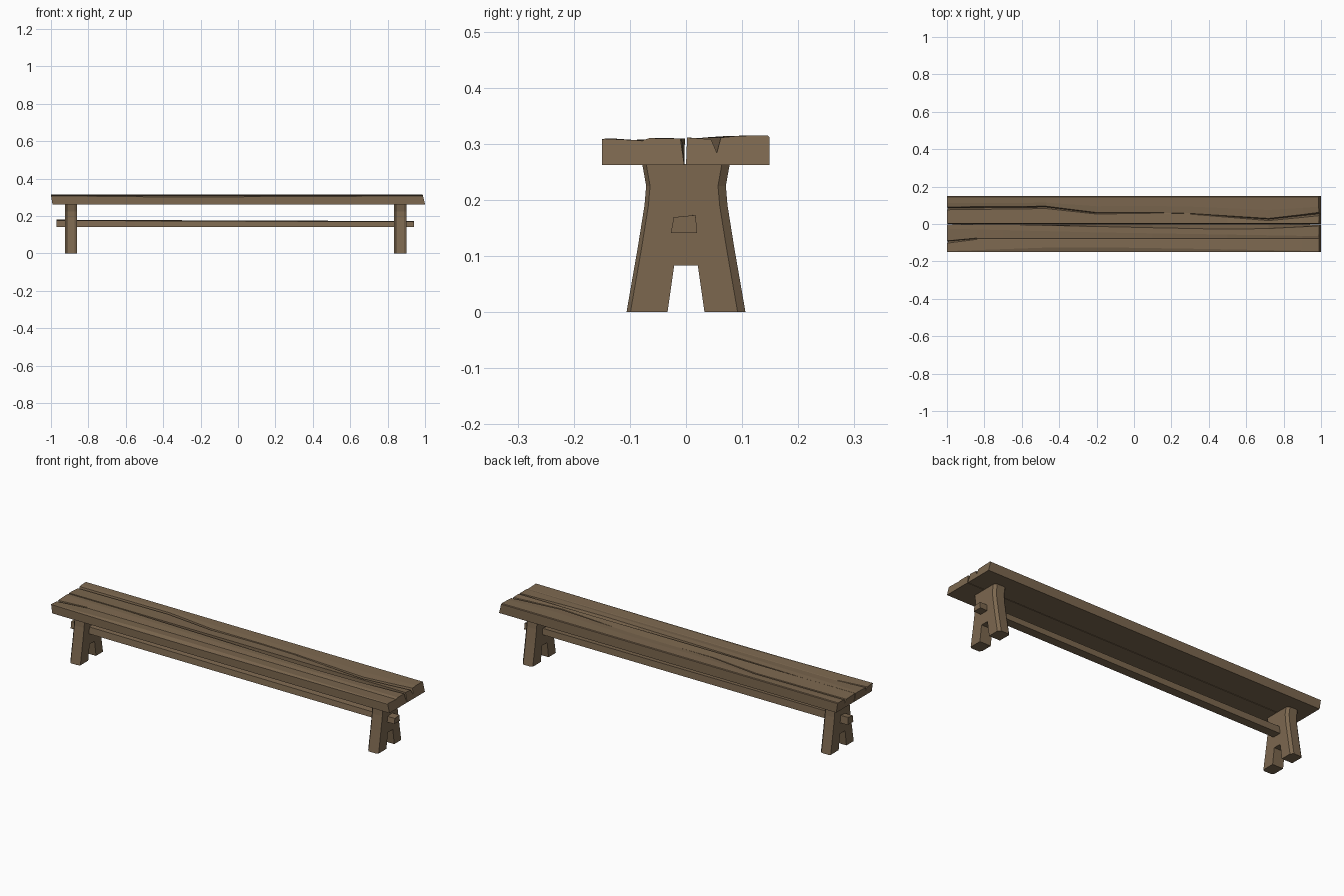
import bpy, bmesh

if "Cube" in bpy.data.objects:
    bpy.data.objects.remove(bpy.data.objects["Cube"])

wood = bpy.data.materials.new("weathered_wood")
wood.diffuse_color = (0.20, 0.136, 0.078, 1)
wood.use_nodes = True
wood.node_tree.nodes["Principled BSDF"].inputs["Base Color"].default_value = wood.diffuse_color


def lerp(table, x):
    """Piecewise linear lookup in [(x, value), ...]."""
    if x <= table[0][0]:
        return table[0][1]
    for (a, va), (b, vb) in zip(table, table[1:]):
        if x <= b:
            return va + (vb - va) * (x - a) / (b - a)
    return table[-1][1]


def loft(name, rings):
    """Skin a list of equally sized closed sections and cap both ends."""
    bm = bmesh.new()
    vs = [[bm.verts.new(p) for p in r] for r in rings]
    n = len(rings[0])
    for a, b in zip(vs, vs[1:]):
        for i in range(n):
            j = (i + 1) % n
            bm.faces.new((a[i], a[j], b[j], b[i]))
    bm.faces.new(vs[0])
    bm.faces.new(vs[-1])
    bmesh.ops.recalc_face_normals(bm, faces=bm.faces)
    me = bpy.data.meshes.new(name)
    bm.to_mesh(me)
    bm.free()
    me.materials.append(wood)
    ob = bpy.data.objects.new(name, me)
    bpy.context.collection.objects.link(ob)
    return ob


# Seat: two split planks with cracks that wander along the length
BOTTOM = 0.262
stations = [-1, -0.84, -0.7, -0.47, -0.2, 0.1, 0.3, 0.5, 0.72, 0.9, 1]


def skew(x, z):
    """Ends of the planks are cut slightly out of square."""
    t = (z - BOTTOM) / 0.05
    if x == -1:
        return -0.992 - 0.008 * t
    if x == 1:
        return 1.0 - 0.012 * t
    return x


front_slope = [(-1, -0.145), (-0.35, -0.122), (0.3, -0.132), (1, -0.145)]
front_drop = [(-1, 0.001), (-0.35, 0.008), (1, 0.002)]
end_crack_y = [(-1, -0.093), (-0.84, -0.078)]
end_crack_d = [(-1, 0.018), (-0.84, 0.0)]
ridge_y = [(-1, -0.05), (-0.2, -0.07), (1, -0.09)]
inner_y = [(-1, -0.003), (-0.7, -0.002), (0.1, -0.02), (0.6, -0.03), (1, -0.010)]
crack_y = [(-1, 0.085), (-0.47, 0.09), (-0.2, 0.058), (0.1, 0.06),
           (0.3, 0.055), (0.72, 0.025), (1, 0.055)]
crack_d = [(-1, 0.02), (-0.47, 0.016), (-0.2, 0.008), (0.1, 0.001),
           (0.3, 0.001), (0.72, 0.014), (1, 0.024)]

front_rings, back_rings = [], []
for x in stations:
    cy, cd = lerp(end_crack_y, x), lerp(end_crack_d, x)
    top = 0.309
    sec = [(-0.15, BOTTOM), (-0.15, top - lerp(front_drop, x)),
           (lerp(front_slope, x), top), (cy - 0.004 - cd * 0.3, top - 0.003),
           (cy, top - 0.004 - cd), (cy + 0.003, top - 0.002),
           (lerp(ridge_y, x) + 0.025, top + 0.001),
           (lerp(inner_y, x), top), (-0.003, BOTTOM)]
    front_rings.append([(skew(x, z), y, z) for y, z in sec])

    cy, cd = lerp(crack_y, x), lerp(crack_d, x)
    w = 0.002 + cd * 0.35
    sec = [(0.0, BOTTOM), (0.002, 0.311), (cy - w, 0.308),
           (cy, 0.308 - cd), (cy + w * 0.7, 0.311),
           (cy + (0.15 - cy) * 0.4, 0.314), (0.145, 0.315),
           (0.149, 0.312), (0.149, BOTTOM)]
    back_rings.append([(skew(x, z), y, z) for y, z in sec])
loft("seat_front_plank", front_rings)
loft("seat_back_plank", back_rings)

# Legs: waisted trestle boards with a notch between the feet
SIDE = [(0.106, 0.0), (0.086, 0.115), (0.074, 0.19), (0.071, 0.225), (0.078, 0.264)]
NOTCH = [(-0.033, 0.0), (-0.021, 0.083), (0.021, 0.083), (0.033, 0.0)]


def leg(name, x0, x1):
    def ring(x, cut_front, cut_back):
        right = [(y - cut_back, z) for y, z in SIDE]
        left = [(-y + cut_front, z) for y, z in reversed(SIDE)]
        return [(x, y, z) for y, z in right + left + NOTCH]
    loft(name, [ring(x0, 0.012, 0.006), ring(x0 + 0.010, 0, 0),
                ring(x1 - 0.012, 0, 0), ring(x1, 0.007, 0.014)])


leg("left_leg", -0.925, -0.862)
leg("right_leg", 0.835, 0.900)

# Stretcher: one rough bar running through both legs
bar_top = [(-0.97, 0.178), (-0.06, 0.174), (0.942, 0.171)]
rings = []
for x in (-0.97, -0.55, -0.06, 0.45, 0.942):
    t = lerp(bar_top, x)
    rings.append([(x, -0.027, 0.141), (x, -0.022, t - 0.002),
                  (x, 0.017, t + 0.002), (x, 0.020, 0.141)])
loft("stretcher", rings)
